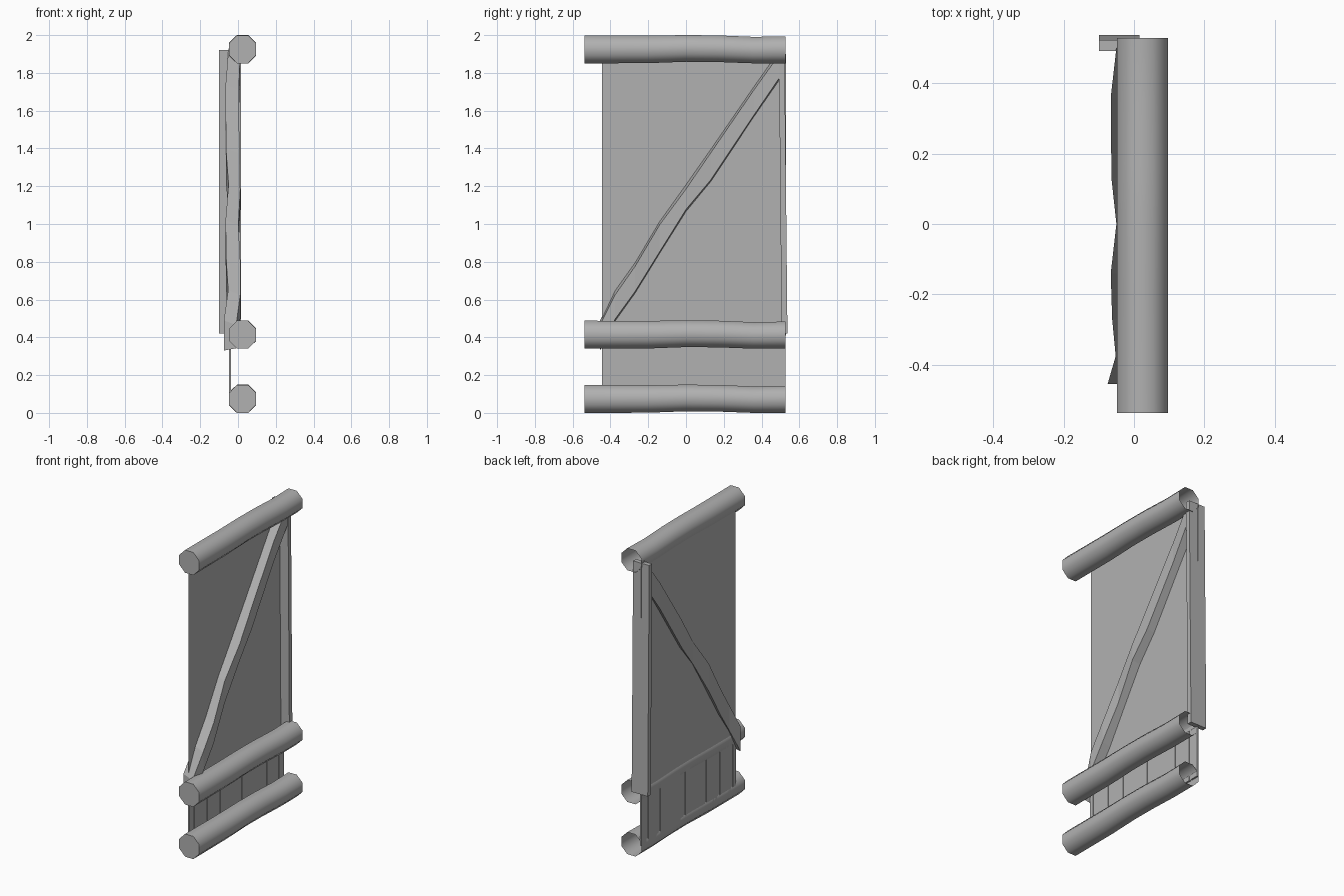
import bpy, bmesh, math

if "Cube" in bpy.data.objects:
    bpy.data.objects.remove(bpy.data.objects["Cube"])

# Mid-dark grey shared by every part
grey = bpy.data.materials.new("weathered_wood")
grey.diffuse_color = (.44, .44, .44, 1)
grey.use_nodes = True
grey.node_tree.nodes["Principled BSDF"].inputs["Base Color"].default_value = grey.diffuse_color


def loft(name, rings, cap_start=True, cap_end=True):
    """Skin a list of equal-length vertex rings."""
    bm = bmesh.new()
    loops = [[bm.verts.new(p) for p in ring] for ring in rings]
    n = len(loops[0])
    for a, b in zip(loops, loops[1:]):
        for i in range(n):
            bm.faces.new((a[i], a[(i + 1) % n], b[(i + 1) % n], b[i]))
    if cap_start:
        bm.faces.new(loops[0])
    if cap_end:
        bm.faces.new(loops[-1])
    bmesh.ops.recalc_face_normals(bm, faces=bm.faces[:])
    mesh = bpy.data.meshes.new(name)
    bm.to_mesh(mesh)
    bm.free()
    mesh.materials.append(grey)
    ob = bpy.data.objects.new(name, mesh)
    bpy.context.collection.objects.link(ob)
    return ob


def rect(x0, x1, y0, y1, z):
    return [(x0, y0, z), (x1, y0, z), (x1, y1, z), (x0, y1, z)]


def board(name, x0, x1, y0, y1, z0, z1):
    return loft(name, [rect(x0, x1, y0, y1, z0), rect(x0, x1, y0, y1, z1)])


# Three wavy octagonal logs, open at the back end: (y, z offset, z radius)
wave = [(-0.537, 0, .074), (-0.2, 0, .073), (0, .005, .0705),
        (0.17, .0035, .0705), (0.36, -.004, .070), (0.528, -.002, .0715)]
for name, zc in (("bottom_log", .074), ("middle_log", .414), ("top_log", 1.9245)):
    rings = []
    for y, dz, r in wave:
        ring = []
        for i in range(8):
            a = math.radians(22.5 + 45 * i)
            k = 1 / math.cos(math.radians(22.5))
            ring.append((.024 + .072 * k * math.cos(a), y, zc + dz + r * k * math.sin(a)))
        rings.append(ring)
    log = loft(name, rings, True, False)
    bpy.ops.object.select_all(action='DESELECT')
    log.select_set(True)
    bpy.context.view_layer.objects.active = log
    bpy.ops.object.shade_smooth_by_angle(angle=math.radians(50))

# Very thin wall panel above the middle log
board("upper_panel", -.0453, -.0447, -.445, .529, .41, 1.9)

# Boards below it, with narrow recessed strips between them
board("board_backing", -.044, -.041, -.44, .52, .08, .415)
joints = [-.455, -.405, -.27, -.135, .085, .34, .465, .538]
for i, (a, b) in enumerate(zip(joints, joints[1:])):
    board(f"lower_board_{i + 1}", -.048, -.037, a + .01, b - .01, .08, .415)

# Slightly leaning edge post
loft("edge_post", [rect(-.10, .016, .506, .537, .42), rect(-.10, .016, .492, .522, 1.92)])

# Rough-hewn diagonal brace: (y, top z, bottom z, x min, x max)
cuts = [(-.455, .49, .33, -.075, -.01), (-.375, .65, .485, -.052, .012),
        (-.27, .80, .63, -.062, .014), (-.14, 1.02, .84, -.066, .002),
        (.0, 1.21, 1.065, -.05, .012), (.13, 1.40, 1.22, -.064, .008),
        (.36, 1.735, 1.565, -.066, .004), (.5, 1.93, 1.77, -.05, .012)]
loft("diagonal_brace", [[(x0, y, zt), (x1, y, zt - .025), (x1, y, zb + .012), (x0, y, zb)]
                        for y, zt, zb, x0, x1 in cuts])
